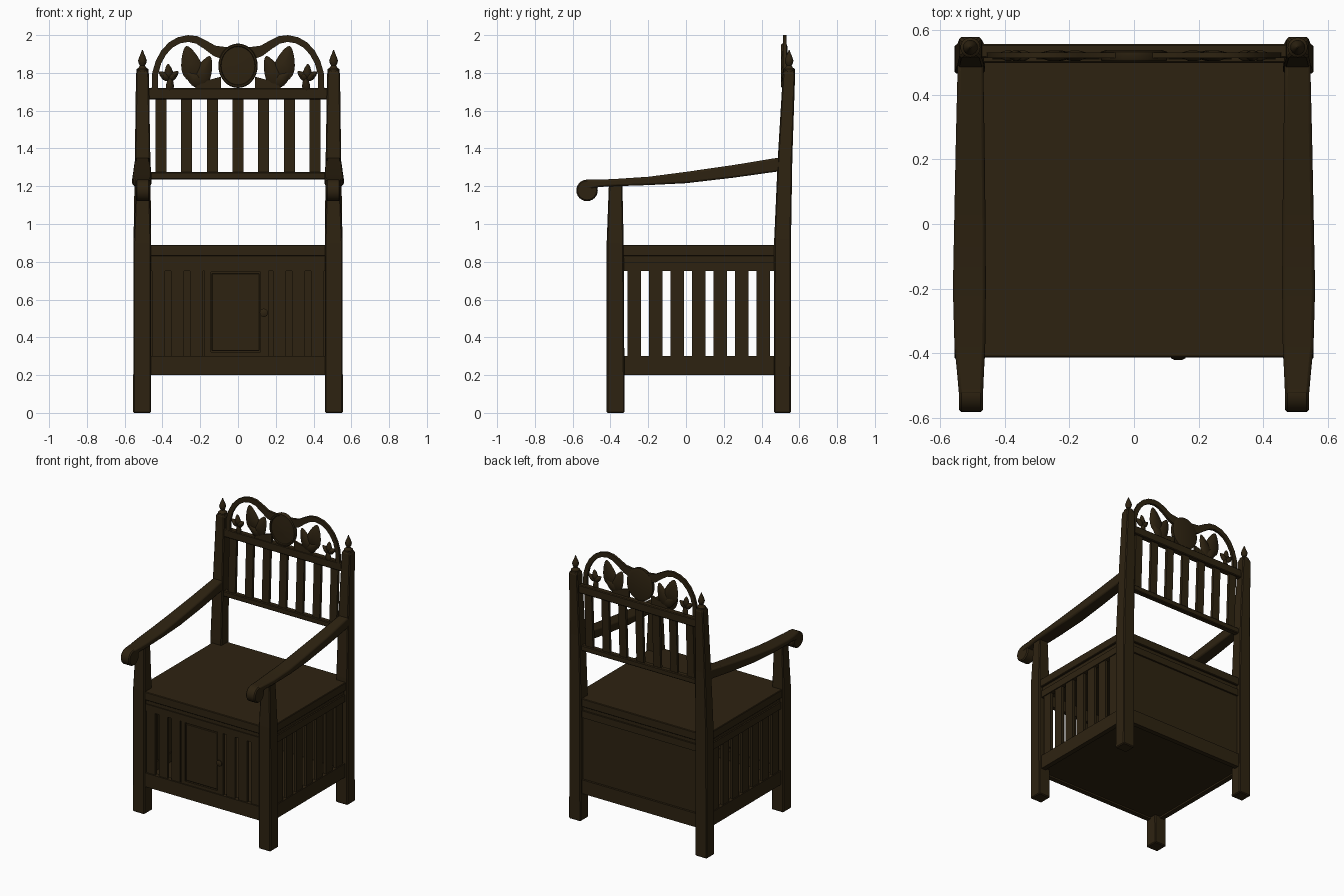
import bpy, bmesh, math
from mathutils import Vector

if "Cube" in bpy.data.objects:
    bpy.data.objects.remove(bpy.data.objects["Cube"], do_unlink=True)

wood = bpy.data.materials.new("dark_brown_wood")
wood.use_nodes = True
COLOUR = (0.027, 0.0165, 0.0055, 1)
wood.diffuse_color = COLOUR
wood.node_tree.nodes["Principled BSDF"].inputs["Base Color"].default_value = COLOUR


def loft(name, rings, bevel=0.0, segments=1, smooth=False):
    """Skin a list of equal-sized point rings and cap both ends."""
    bm = bmesh.new()
    rows = [[bm.verts.new(p) for p in ring] for ring in rings]
    n = len(rows[0])
    for a, b in zip(rows, rows[1:]):
        for i in range(n):
            j = (i + 1) % n
            bm.faces.new((a[i], a[j], b[j], b[i]))
    bm.faces.new(rows[0][::-1])
    bm.faces.new(rows[-1])
    bmesh.ops.recalc_face_normals(bm, faces=bm.faces)
    mesh = bpy.data.meshes.new(name)
    bm.to_mesh(mesh)
    bm.free()
    mesh.materials.append(wood)
    ob = bpy.data.objects.new(name, mesh)
    bpy.context.collection.objects.link(ob)
    if bevel:
        mod = ob.modifiers.new("soft_edges", "BEVEL")
        mod.width, mod.segments, mod.limit_method = bevel, segments, "ANGLE"
    if smooth:
        bpy.ops.object.select_all(action="DESELECT")
        ob.select_set(True)
        bpy.context.view_layer.objects.active = ob
        bpy.ops.object.shade_smooth_by_angle(angle=math.radians(40))
    return ob


def rect(x0, x1, y0, y1, z):
    return [(x0, y0, z), (x1, y0, z), (x1, y1, z), (x0, y1, z)]


def box(name, x0, x1, y0, y1, z0, z1, bevel=0.0):
    return loft(name, [rect(x0, x1, y0, y1, z0), rect(x0, x1, y0, y1, z1)], bevel)


def plate(name, outline, y0, y1, bevel=0.0):
    """Extrude an (x, z) outline through y."""
    return loft(name, [[(x, y, z) for x, z in outline] for y in (y0, y1)], bevel)


def lathe(name, profile, origin, axis="Z", sides=16):
    rings = []
    for r, h in profile:
        ring = []
        for i in range(sides):
            a = math.tau * i / sides
            u, v = r * math.cos(a), r * math.sin(a)
            p = {"Z": (u, v, h), "Y": (u, h, v), "X": (h, u, v)}[axis]
            ring.append(Vector(p) + Vector(origin))
        rings.append(ring)
    return loft(name, rings, smooth=True)


def lean(z):
    """Depth of the leaning backrest at a height."""
    return 0.515 + 0.04 * (z - 1.2)


def leaf(name, x, z, length, width, degrees):
    """Pointed leaf, domed to a raised midrib on both faces."""
    a = math.radians(degrees)
    rings = []
    for depth, scale in ((-0.018, 0.25), (-0.008, 0.8), (0, 1), (0.008, 0.8), (0.014, 0.25)):
        ring = []
        for i in range(20):
            t = math.tau * i / 20
            u = scale * length / 2 * math.cos(t)
            v = scale * width / 2 * math.sin(t) * (1 - 0.4 * math.cos(t))
            ring.append((x + u * math.cos(a) - v * math.sin(a), 0.522 + depth,
                         z + u * math.sin(a) + v * math.cos(a)))
        rings.append(ring)
    return loft(name, rings, smooth=True)


# Legs, posts, finials, arms and side panels
FINIAL = [(0.031, 0), (0.031, 0.02), (0.02, 0.028), (0.013, 0.038), (0.02, 0.052),
          (0.023, 0.064), (0.017, 0.084), (0.008, 0.105), (0.002, 0.122)]
FRONT_LEG = [(0, 0.46, 0.555, -0.42, -0.325), (0.9, 0.46, 0.553, -0.42, -0.33),
             (1.22, 0.468, 0.54, -0.408, -0.337)]
BACK_POST = [(0, 0.46, 0.555, 0.465, 0.555), (0.92, 0.46, 0.553, 0.467, 0.556),
             (1.35, 0.464, 0.546, 0.486, 0.563), (1.8, 0.472, 0.54, 0.513, 0.578),
             (1.825, 0.488, 0.524, 0.527, 0.563)]
ARM = [(0.5, 1.28, 1.353, 0.466, 0.545), (0.25, 1.245, 1.312, 0.462, 0.551),
       (0, 1.216, 1.276, 0.459, 0.556), (-0.2, 1.206, 1.25, 0.458, 0.56),
       (-0.38, 1.2, 1.238, 0.46, 0.555), (-0.46, 1.196, 1.235, 0.464, 0.547),
       (-0.53, 1.18, 1.236, 0.467, 0.541)]

for side, s in (("left", 1), ("right", -1)):
    for name, data in (("front_leg", FRONT_LEG), ("back_post", BACK_POST)):
        loft(f"{side}_{name}", [rect(s * x0, s * x1, y0, y1, z) for z, x0, x1, y0, y1 in data],
             bevel=0.006)
    lathe(f"{side}_finial", FINIAL, (s * 0.506, 0.546, 1.8))
    loft(f"{side}_arm", [[(s * x0, y, z0), (s * x1, y, z0), (s * x1, y, z1), (s * x0, y, z1)]
                         for y, z0, z1, x0, x1 in ARM], bevel=0.01, segments=2, smooth=True)
    lathe(f"{side}_arm_scroll", [(0.05, -0.037), (0.057, -0.03), (0.057, 0.03), (0.05, 0.037)],
          (s * 0.504, -0.524, 1.178), "X", 24)
    xa, xb = s * 0.5, s * 0.535
    box(f"{side}_lower_rail", xa, xb, -0.35, 0.49, 0.2, 0.3)
    box(f"{side}_upper_rail", xa, xb, -0.35, 0.49, 0.75, 0.8)
    box(f"{side}_groove_rail", xa, s * 0.525, -0.35, 0.49, 0.795, 0.835)
    for i in range(7):
        y = -0.275 + i * 0.114
        box(f"{side}_side_slat_{i + 1}", s * 0.508, s * 0.528, y - 0.036, y + 0.036, 0.29, 0.76)

# Seat chest
box("seat_lid", -0.54, 0.54, -0.412, 0.54, 0.83, 0.89, 0.004)
box("chest_floor", -0.52, 0.52, -0.39, 0.53, 0.212, 0.235)
box("front_lower_rail", -0.47, 0.47, -0.41, -0.375, 0.2, 0.3)
box("front_upper_rail", -0.47, 0.47, -0.405, -0.375, 0.75, 0.8)
box("front_groove_rail", -0.47, 0.47, -0.398, -0.375, 0.795, 0.835)
box("back_panel", -0.48, 0.48, 0.505, 0.525, 0.21, 0.835)
box("back_lower_rail", -0.48, 0.48, 0.505, 0.54, 0.2, 0.3)
box("back_upper_rail", -0.48, 0.48, 0.505, 0.537, 0.75, 0.8)

# Front slats, door and knob
for s in (-1, 1):
    for i, x in enumerate((0.42, 0.32, 0.22)):
        box(f"front_slat_{i + 1}", s * (x - 0.034), s * (x + 0.034), -0.4, -0.382, 0.29, 0.76)
for x0, x1 in ((-0.178, -0.144), (0.118, 0.162)):
    box("door_stile", x0, x1, -0.402, -0.378, 0.29, 0.76)
box("door_sill", -0.15, 0.12, -0.402, -0.378, 0.29, 0.322)
box("door_panel", -0.14, 0.114, -0.4, -0.38, 0.327, 0.74, 0.004)
box("door_header", -0.15, 0.12, -0.4, -0.378, 0.745, 0.76)
lathe("door_knob", [(0.01, 0), (0.01, -0.006), (0.022, -0.01), (0.022, -0.015), (0.012, -0.02)],
      (0.137, -0.4, 0.53), "Y")

# Backrest rails and slats
for name, z0, z1, d in (("lower", 1.235, 1.275, 0.02), ("upper", 1.66, 1.72, 0.022)):
    y = lean((z0 + z1) / 2)
    box(f"backrest_{name}_rail", -0.48, 0.48, y - d, y + d, z0, z1, 0.005)
for i in range(7):
    x = -0.408 + i * 0.136
    rings = [rect(x - 0.029, x + 0.029, lean(z) - 0.01, lean(z) + 0.01, z) for z in (1.265, 1.67)]
    loft(f"backrest_slat_{i + 1}", rings)

# Carved crest: scrolling bands, leaves and a round medallion
OUTER = [(0.457, 1.71), (0.454, 1.8), (0.435, 1.865), (0.405, 1.92), (0.365, 1.962),
         (0.32, 1.988), (0.265, 2.0), (0.215, 1.994), (0.17, 1.972), (0.12, 1.944), (0.05, 1.935)]
INNER = [(0.425, 1.71), (0.423, 1.79), (0.407, 1.85), (0.38, 1.898), (0.345, 1.935),
         (0.305, 1.957), (0.262, 1.964), (0.222, 1.955), (0.18, 1.928), (0.13, 1.89), (0.05, 1.86)]
for side, s in (("left", 1), ("right", -1)):
    rings = [[(s * xo, 0.513, zo), (s * xo, 0.531, zo), (s * xi, 0.531, zi), (s * xi, 0.513, zi)]
             for (xo, zo), (xi, zi) in zip(OUTER, INNER)]
    loft(f"{side}_crest_scroll", rings, smooth=True)
    plate(f"{side}_crest_foot", [(s * 0.09, 1.71), (s * 0.24, 1.71), (s * 0.2, 1.75), (s * 0.09, 1.78)],
          0.515, 0.529)
    for name, x, z, length, width, deg in (
            ("tall_leaf", 0.25, 1.85, 0.19, 0.105, 76), ("inner_leaf", 0.18, 1.81, 0.17, 0.085, 112),
            ("low_leaf", 0.235, 1.775, 0.12, 0.07, 40),
            ("sprig_top", 0.367, 1.805, 0.085, 0.045, 85), ("sprig_out", 0.39, 1.785, 0.07, 0.04, 35),
            ("sprig_in", 0.343, 1.785, 0.07, 0.04, 140), ("sprig_stem", 0.36, 1.74, 0.09, 0.04, 95)):
        leaf(f"{side}_{name}", s * x, z, length, width, deg if s > 0 else 180 - deg)
medallion = lathe("crest_medallion", [(0.085, 0.016), (0.104, 0.01), (0.104, -0.012), (0.1, -0.018),
                                      (0.092, -0.018), (0.089, -0.011), (0.02, -0.016)],
                  (0, 0.522, 0), "Y", 32)
medallion.scale.z = 1.13
medallion.location.z = 1.838
